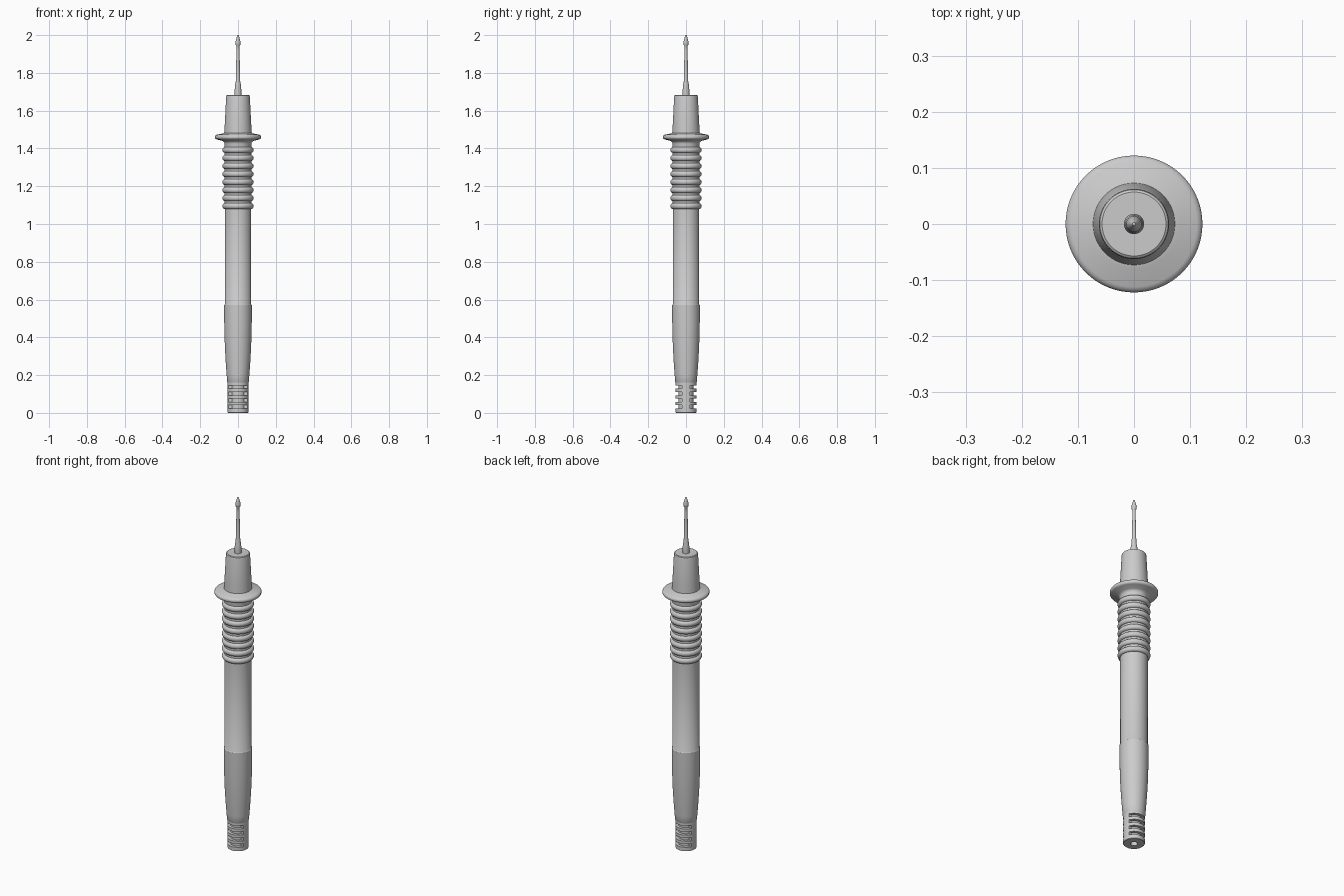
import bpy, bmesh, math

if "Cube" in bpy.data.objects:
    bpy.data.objects.remove(bpy.data.objects["Cube"])


def finish(name, bm):
    bmesh.ops.remove_doubles(bm, verts=bm.verts, dist=1e-5)
    bmesh.ops.recalc_face_normals(bm, faces=bm.faces)
    mesh = bpy.data.meshes.new(name)
    bm.to_mesh(mesh)
    bm.free()
    ob = bpy.data.objects.new(name, mesh)
    bpy.context.collection.objects.link(ob)
    bpy.ops.object.select_all(action='DESELECT')
    ob.select_set(True)
    bpy.context.view_layer.objects.active = ob
    bpy.ops.object.shade_smooth_by_angle(angle=math.radians(35))
    return ob


def lathe(name, profile, sides=64):
    """Spin an (r, z) profile, beginning and ending on the axis."""
    bm = bmesh.new()
    vs = [bm.verts.new((r, 0, z)) for r, z in profile]
    edges = [bm.edges.new(p) for p in zip(vs, vs[1:])]
    bmesh.ops.spin(bm, geom=vs + edges, cent=(0, 0, 0), axis=(0, 0, 1),
                   angle=2 * math.pi, steps=sides, use_merge=True)
    return finish(name, bm)


def bump(r0, r1, z, half, n=8):
    """Half-round rib section between z - half and z + half."""
    return [(r0 + (r1 - r0) * math.sin(math.pi * i / n),
             z - half * math.cos(math.pi * i / n)) for i in range(n + 1)]


# Metal needle with stepped collar and arrow-shaped point
lathe("needle", [(0, 1.66), (0.018, 1.66), (0.018, 1.70), (0.016, 1.735),
                 (0.012, 1.75), (0.008, 1.92), (0.008, 1.942), (0.013, 1.95),
                 (0.014, 1.962), (0.006, 1.992), (0.003, 1.999), (0, 2.0)], 32)

# Tapered nose
lathe("nose", [(0, 1.45), (0.074, 1.45), (0.073, 1.48), (0.070, 1.53),
               (0.0625, 1.675), (0.061, 1.681), (0.057, 1.684), (0, 1.684)])

# Finger guard flange with rounded rim and flared neck
lathe("finger_guard", [(0, 1.39), (0.071, 1.39), (0.071, 1.425), (0.074, 1.434),
                       (0.082, 1.440), (0.113, 1.448), (0.119, 1.451),
                       (0.122, 1.456), (0.122, 1.464), (0.118, 1.470),
                       (0.112, 1.473), (0.080, 1.479), (0.073, 1.482), (0, 1.482)])

# Ribbed grip
grip = [(0, 1.079)]
for i in range(8):
    grip += bump(0.071, 0.083, 1.095 + i * 0.0424, 0.015)
lathe("ribbed_grip", grip + [(0, grip[-1][1])])

# Long handle, swelling slightly then tapering to the tail
lathe("handle", [(0, 0.158), (0.054, 0.158), (0.057, 0.163), (0.060, 0.20),
                 (0.065, 0.27), (0.069, 0.34), (0.0715, 0.41), (0.073, 0.49),
                 (0.0735, 0.57), (0.070, 0.575), (0.070, 1.10), (0, 1.10)])

# Slotted cable relief: core with rings and a shallow cable hole underneath
tail = [(0, 0.025), (0.018, 0.025), (0.018, 0), (0.053, 0), (0.055, 0.002)]
for i in range(4):
    z = 0.023 + i * 0.035
    tail += [(0.055, z), (0.039, z), (0.039, z + 0.018), (0.055, z + 0.018)]
lathe("cable_relief", tail + [(0.055, 0.16), (0, 0.16)])

# Solid strips bridging the slots on the left and right sides
for name, side in (("right_strip", 1), ("left_strip", -1)):
    bm = bmesh.new()
    a = math.asin(0.021 / 0.055)
    arc = [a * (i / 4 - 1) for i in range(9)]
    pts = [(0.055 * math.cos(t), 0.055 * math.sin(t)) for t in arc]
    pts += [(0.03, 0.021), (0.03, -0.021)]
    face = bm.faces.new([bm.verts.new((side * x, y, 0.002)) for x, y in pts])
    ext = bmesh.ops.extrude_face_region(bm, geom=[face], use_keep_orig=True)
    top = [g for g in ext["geom"] if isinstance(g, bmesh.types.BMVert)]
    bmesh.ops.translate(bm, verts=top, vec=(0, 0, 0.157))
    finish(name, bm)
